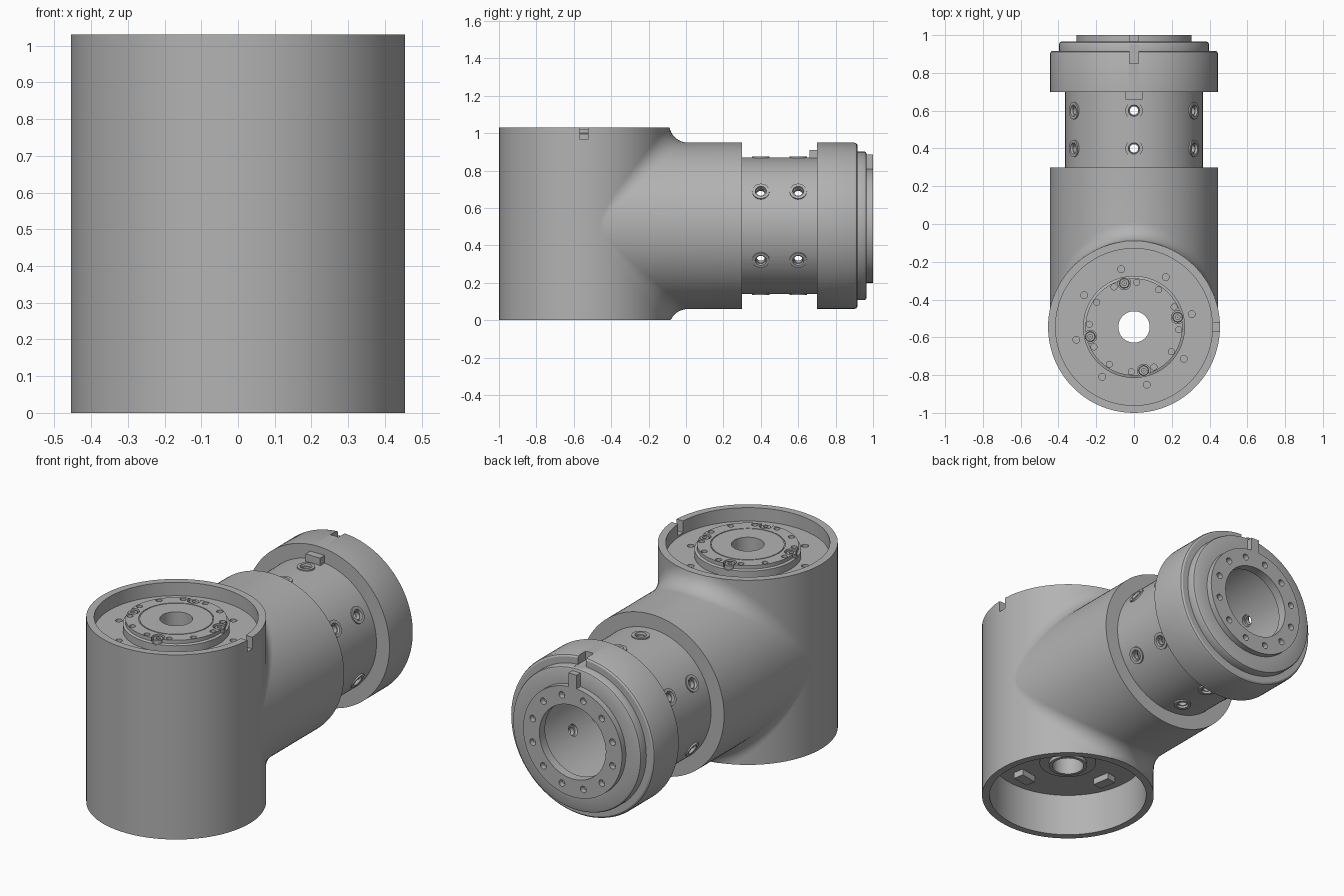
import bpy, bmesh
from math import sin, cos, pi, sqrt, radians
from mathutils import Matrix, Vector

cube = bpy.data.objects.get("Cube")
if cube:
    bpy.data.objects.remove(cube, do_unlink=True)

grey = bpy.data.materials.new("machined_grey")
grey.use_nodes = True
GREY = (0.45, 0.45, 0.45, 1)
grey.diffuse_color = GREY
grey.node_tree.nodes["Principled BSDF"].inputs["Base Color"].default_value = GREY

POST_Y, AXIS_Z = -0.545, 0.505          # post axis and branch axis
POST_R, BRANCH_R, COLLAR_R = 0.455, 0.445, 0.365
TOP = 1.03
POST = Matrix.Translation((0, POST_Y, 0))
BRANCH = Matrix.Translation((0, 0, AXIS_Z)) @ Matrix.Rotation(-pi / 2, 4, 'X')


def finish(name, bm):
    bmesh.ops.recalc_face_normals(bm, faces=bm.faces)
    mesh = bpy.data.meshes.new(name)
    bm.to_mesh(mesh)
    bm.free()
    mesh.materials.append(grey)
    ob = bpy.data.objects.new(name, mesh)
    bpy.context.collection.objects.link(ob)
    return ob


def smooth(ob):
    bpy.ops.object.select_all(action='DESELECT')
    ob.select_set(True)
    bpy.context.view_layer.objects.active = ob
    bpy.ops.object.shade_smooth_by_angle(angle=radians(30))


def bridge(bm, rows, closed):
    """Skin a list of closed rings with quads."""
    n = len(rows[0])
    pairs = list(zip(rows, rows[1:])) + ([(rows[-1], rows[0])] if closed else [])
    for a, b in pairs:
        for i in range(n):
            j = (i + 1) % n
            bm.faces.new((a[i], a[j], b[j], b[i]))


def add_lathe(bm, profile, matrix, segs):
    rows = [[bm.verts.new(matrix @ Vector((r * cos(2 * pi * i / segs), r * sin(2 * pi * i / segs), h)))
             for i in range(segs)] for r, h in profile]
    bridge(bm, rows, True)


def lathe(name, profile, matrix, segs=96):
    bm = bmesh.new()
    add_lathe(bm, profile, matrix, segs)
    return finish(name, bm)


def add_rod(bm, matrix, radius, low, high, segs=20):
    bmesh.ops.create_cone(bm, cap_ends=True, segments=segs, radius1=radius, radius2=radius, depth=high - low,
                          matrix=matrix @ Matrix.Translation((0, 0, (low + high) / 2)))


def add_box(bm, matrix, center, size):
    bmesh.ops.create_cube(bm, size=1, matrix=matrix @ Matrix.Translation(center) @ Matrix.Diagonal((*size, 1)))


def around(base, radius, count, start):
    """Frames spaced round the local z axis of base."""
    return [base @ Matrix.Rotation(radians(start) + 2 * pi * k / count, 4, 'Z') @ Matrix.Translation((radius, 0, 0))
            for k in range(count)]


def cut(ob, bm):
    cutter = finish("cutter", bm)
    cutter.hide_render = True
    mod = ob.modifiers.new("cut", 'BOOLEAN')
    mod.operation, mod.solver, mod.object = 'DIFFERENCE', 'EXACT', cutter
    bpy.context.view_layer.objects.active = ob
    bpy.ops.object.modifier_apply(modifier=mod.name)
    bpy.data.objects.remove(cutter, do_unlink=True)


# Upright post: outer wall, recessed top with raised hub, open bottom
post = lathe("post_housing", [
    (POST_R, 0), (POST_R, TOP), (0.415, TOP), (0.415, 0.955),
    (0.27, 0.955), (0.27, 0.995), (0.257, 1.0), (0.257, 1.02),
    (0.19, 1.02), (0.19, 1.016), (0.185, 1.016), (0.185, 1.02),
    (0.083, 1.02), (0.083, 0.18), (0.1, 0.18), (0.1, 0.2),
    (0.15, 0.2), (0.15, 0.24), (0.415, 0.24), (0.415, 0)], POST)

# Post holes, screw pockets and rim notch
bm = bmesh.new()
for m in around(POST, 0.313, 8, 12.5):
    add_rod(bm, m, 0.018, 0.925, 0.98)
for m in around(POST, 0.237, 12, -3.5):
    add_rod(bm, m, 0.016, 0.985, 1.05)
screw_frames = around(POST, 0.237, 4, 12.5)
for m in screw_frames:
    add_rod(bm, m, 0.034, 0.99, 1.05)
add_box(bm, POST, (0.44, 0, TOP), (0.1, 0.044, 0.13))
cut(post, bm)
smooth(post)

# Socket head screws on the hub
bm = bmesh.new()
for m in screw_frames:
    add_lathe(bm, [(0.027, 0.98), (0.027, 1.012), (0.024, 1.015), (0.012, 1.015), (0.012, 1.0), (0.002, 1.0),
                   (0.002, 0.98)], m, 18)
smooth(finish("hub_screws", bm))

# Mounting tabs under the post ceiling
bm = bmesh.new()
for m in around(POST, 0.3, 4, 10):
    add_box(bm, m, (0, 0, 0.225), (0.06, 0.1, 0.04))
finish("ceiling_tabs", bm)

# Branch housing with a rolled fillet against the post
FILLET, STEPS, SEGS = 0.1, 10, 128
rows = [[] for _ in range(STEPS + 3)]
bm = bmesh.new()
for i in range(SEGS):
    t = 2 * pi * i / SEGS
    spine = BRANCH_R + FILLET
    x, z = spine * sin(t), AXIS_Z + spine * cos(t)
    y = POST_Y + sqrt((POST_R + FILLET) ** 2 - x * x)
    to_post = Vector((-x, POST_Y - y, 0)).normalized()
    to_branch = Vector((-sin(t), 0, -cos(t)))
    for s in range(STEPS + 1):
        p = Vector((x, y, z)) + FILLET * to_post.slerp(to_branch, s / STEPS)
        p.z = min(max(p.z, 0), TOP)
        rows[s].append(bm.verts.new(p))
    for row, r in ((rows[-2], BRANCH_R), (rows[-1], COLLAR_R - 0.01)):
        row.append(bm.verts.new((r * sin(t), 0.3, AXIS_Z + r * cos(t))))
bridge(bm, rows, False)
smooth(finish("branch_housing", bm))

# Collar, flange and end ring with open bore
collar = lathe("collar_and_flange", [
    (COLLAR_R, 0.1), (COLLAR_R, 0.7), (BRANCH_R, 0.7), (BRANCH_R, 0.9),
    (0.441, 0.911), (0.432, 0.917), (0.397, 0.917), (0.397, 0.953),
    (0.393, 0.962), (0.385, 0.966), (0.305, 0.966), (0.305, 1.0),
    (0.205, 1.0), (0.205, 0.95), (0.32, 0.95), (0.32, 0.1)], BRANCH)

# Collar wall holes, end ring holes and flange notch
boss_frames = [Matrix.Translation((0, y, AXIS_Z)) @ Matrix.Rotation(k * pi / 3, 4, 'Y')
               @ Matrix.Translation((0, 0, COLLAR_R)) for y in (0.4, 0.6) for k in range(6)]
bm = bmesh.new()
for m in boss_frames:
    add_rod(bm, m, 0.032, -0.08, 0.05)
for m in around(BRANCH, 0.255, 12, 15):
    add_rod(bm, m, 0.018, 0.97, 1.05)
add_box(bm, Matrix(), (0, 0.9, AXIS_Z + 0.45), (0.05, 0.1, 0.11))
cut(collar, bm)
smooth(collar)

# Threaded bosses round the collar
bm = bmesh.new()
for m in boss_frames:
    add_lathe(bm, [(0.046, -0.02), (0.046, 0.006), (0.03, 0.006), (0.027, -0.006),
                   (0.022, -0.006), (0.022, -0.03), (0.031, -0.03), (0.031, -0.02)], m, 24)
smooth(finish("collar_bosses", bm))

# Locating keys on the collar and end ring
bm = bmesh.new()
add_box(bm, Matrix(), (0, 0.685, 0.885), (0.09, 0.05, 0.05))
finish("collar_key", bm)
bm = bmesh.new()
add_box(bm, Matrix(), (0, 0.98, 0.842), (0.05, 0.04, 0.086))
finish("end_key", bm)
